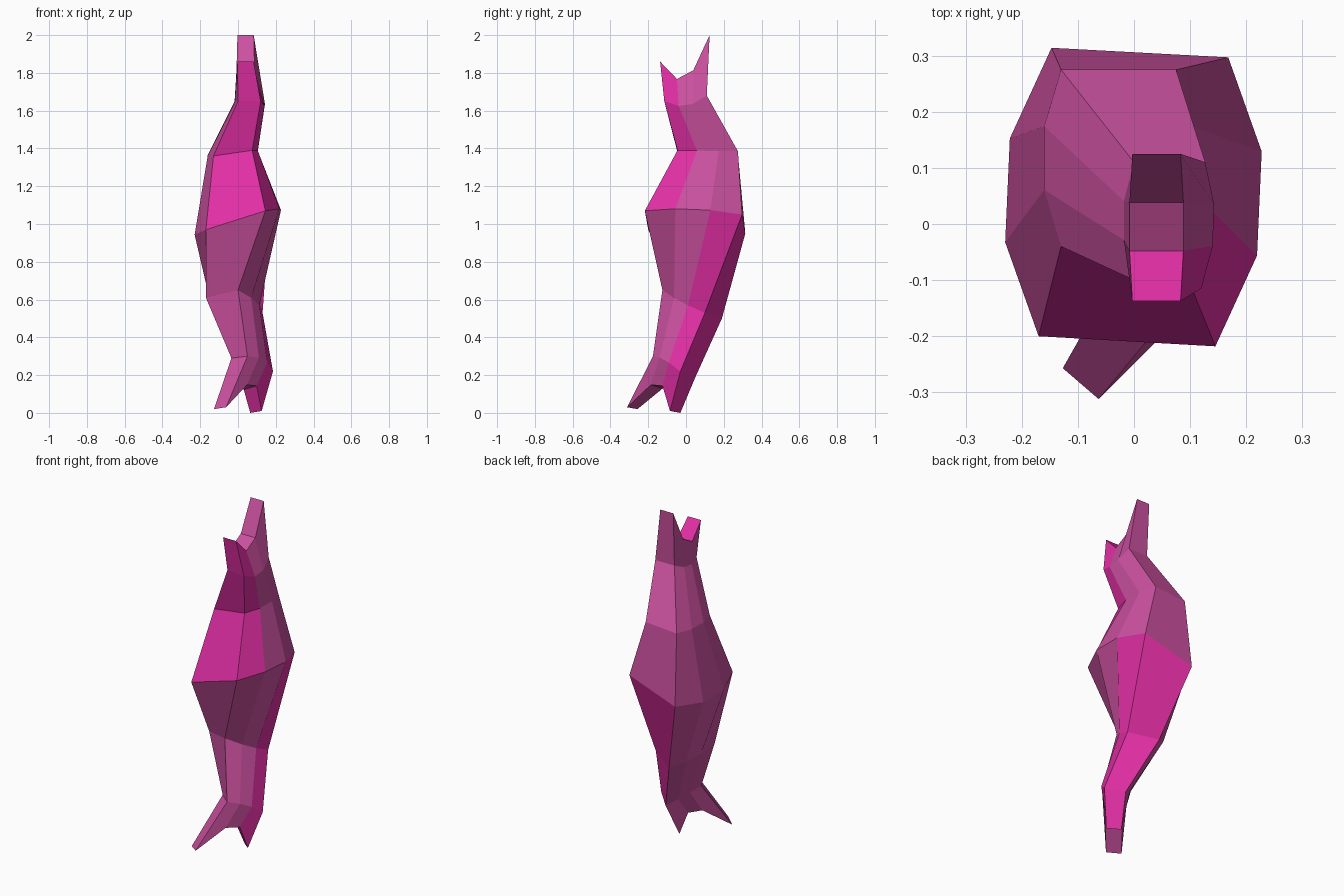
import bpy, bmesh
from mathutils import Vector

if "Cube" in bpy.data.objects:
    bpy.data.objects.remove(bpy.data.objects["Cube"])

def material(name, rgb):
    m = bpy.data.materials.new(name)
    m.diffuse_color = (*rgb, 1)
    m.use_nodes = True
    m.node_tree.nodes["Principled BSDF"].inputs["Base Color"].default_value = m.diffuse_color
    return m

# Each section: corners (front left, front right, back right, back left),
# side bulge, height lift of side points (right, left), positions along side
SECTIONS = [
    # lower forked tip
    ([(-.127, -.257, .02), (-.063, -.312, .03), (.125, -.085, .01), (.065, -.03, 0)],
     .005, (.13, .12), (.57, .84)),
    # lower neck
    ([(-.035, -.095, .29), (.05, -.175, .30), (.185, -.03, .22), (.10, .05, .19)],
     .02, (.02, .01), (.34, .67)),
    # lower body, twisted
    ([(-.17, -.03, .61), (0, -.125, .65), (.13, .10, .53), (-.02, .19, .50)],
     .03, (0, 0), (.34, .67)),
    # widest belt, tilted
    ([(-.17, -.20, .97), (.145, -.218, 1.07), (.168, .297, 1.05), (-.147, .314, .95)],
     .067, (.017, -.02), (.32, .68)),
    # shoulder
    ([(-.13, -.04, 1.36), (.075, -.045, 1.39), (.075, .275, 1.385), (-.13, .275, 1.37)],
     .03, (0, 0), (.32, .68)),
    # upper neck
    ([(0, -.10, 1.65), (.12, -.115, 1.65), (.127, .11, 1.68), (0, .11, 1.68)],
     .018, (-.035, -.02), (.34, .67)),
    # upper forked tip
    ([(-.003, -.137, 1.86), (.083, -.137, 1.86), (.083, .125, 2), (-.003, .125, 2)],
     .005, (-.14, -.14), (.34, .67)),
]

def side_points(front, back, bulge, lift, ts, sign):
    d = back - front
    out = Vector((d.y, -d.x, 0)).normalized() * sign * bulge
    return [front.lerp(back, t) + out + Vector((0, 0, lift)) for t in ts]

bm = bmesh.new()
rings = []
for corners, bulge, lift, ts in SECTIONS:
    fl, fr, br, bl = [Vector(c) for c in corners]
    r1, r2 = side_points(fr, br, bulge, lift[0], ts, 1)
    l1, l2 = side_points(fl, bl, bulge, lift[1], ts, -1)
    rings.append([bm.verts.new(p) for p in (fl, fr, r1, r2, br, bl, l2, l1)])

# Skin; bright panel is front + next strip above the belt, back + next strip below
for k in range(len(rings) - 1):
    a, b = rings[k], rings[k + 1]
    bright = (3, 4) if k < 3 else (0, 1)
    for i in range(8):
        j = (i + 1) % 8
        f = bm.faces.new((a[i], a[j], b[j], b[i]))
        f.material_index = int(i in bright)

# Notched caps at both ends
for ring, bright in ((rings[0], 2), (rings[-1], 0)):
    for n, ids in enumerate(((0, 1, 2, 7), (7, 2, 3, 6), (6, 3, 4, 5))):
        f = bm.faces.new([ring[i] for i in ids])
        f.material_index = int(n == bright)

bmesh.ops.recalc_face_normals(bm, faces=bm.faces)
mesh = bpy.data.meshes.new("twisted_body")
bm.to_mesh(mesh)
bm.free()
mesh.materials.append(material("dusty pink", (.60, .082, .35)))
mesh.materials.append(material("bright magenta", (.75, .028, .37)))
bpy.context.collection.objects.link(bpy.data.objects.new("twisted_body", mesh))
